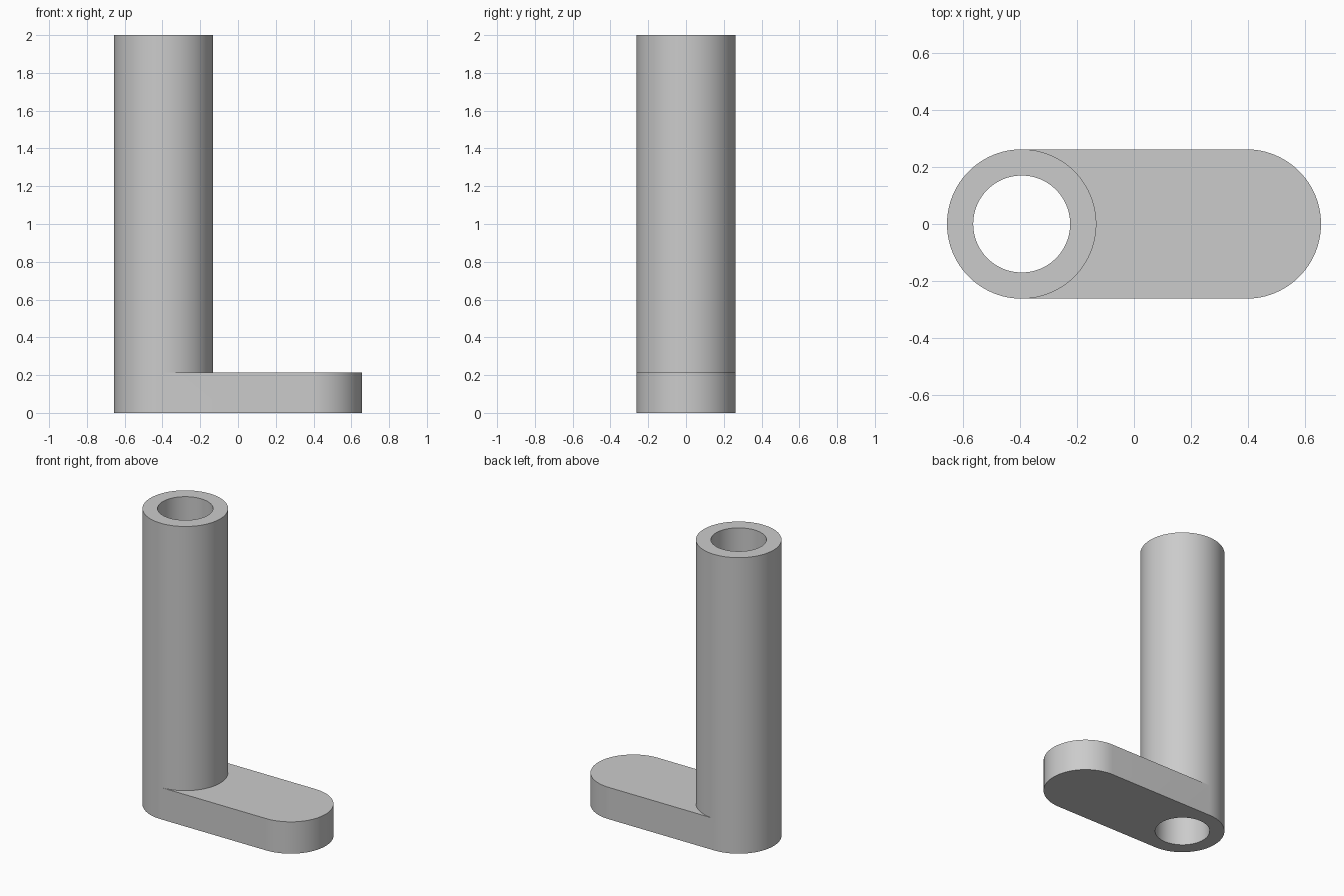
import bpy, bmesh
from math import cos, sin, pi

cube = bpy.data.objects.get("Cube")
if cube:
    bpy.data.objects.remove(cube, do_unlink=True)

SEGMENTS = 96            # sides of the tube, starting at the -y tangent point
HALF = SEGMENTS // 2     # the first half of the ring faces the arm
OUTER, BORE = 0.262, 0.17
HEIGHT, ARM_TOP = 2.0, 0.215
TUBE_X, END_X = -0.394, 0.394

grey = bpy.data.materials.new("plain grey")
grey.use_nodes = True
colour = (0.6, 0.6, 0.6, 1)
grey.diffuse_color = colour
grey.node_tree.nodes["Principled BSDF"].inputs["Base Color"].default_value = colour

bm = bmesh.new()


def arc(x, radius, z, count):
    """Points counter-clockwise from the -y side."""
    angles = [2 * pi * i / SEGMENTS - pi / 2 for i in range(count)]
    return [bm.verts.new((x + radius * cos(a), radius * sin(a), z)) for a in angles]


def strip(lower, upper, start=0, stop=None, closed=False):
    """Quads joining two matching rows of points."""
    n = len(lower)
    for i in range(start, stop or (n if closed else n - 1)):
        j = (i + 1) % n
        bm.faces.new((lower[i], lower[j], upper[j], upper[i]))


# Tube: outer wall, bore and the two rims
base = arc(TUBE_X, OUTER, 0, SEGMENTS)
joint = arc(TUBE_X, OUTER, ARM_TOP, SEGMENTS)
top = arc(TUBE_X, OUTER, HEIGHT, SEGMENTS)
bore_base = arc(TUBE_X, BORE, 0, SEGMENTS)
bore_top = arc(TUBE_X, BORE, HEIGHT, SEGMENTS)
strip(base, joint, start=HALF, closed=True)
strip(joint, top, closed=True)
strip(top, bore_top, closed=True)
strip(bore_top, bore_base, closed=True)
strip(bore_base, base, closed=True)

# Arm: rounded end, top, underside and the two straight sides
end_base = arc(END_X, OUTER, 0, HALF + 1)
end_top = arc(END_X, OUTER, ARM_TOP, HALF + 1)
strip(end_base, end_top)
strip(end_top, joint[:HALF + 1])
strip(base[:HALF + 1], end_base)
bm.faces.new((base[0], end_base[0], end_top[0], joint[0]))
bm.faces.new((end_base[HALF], base[HALF], joint[HALF], end_top[HALF]))
bmesh.ops.recalc_face_normals(bm, faces=bm.faces)

mesh = bpy.data.meshes.new("tube_with_arm")
bm.to_mesh(mesh)
bm.free()
mesh.materials.append(grey)
part = bpy.data.objects.new("tube_with_arm", mesh)
bpy.context.collection.objects.link(part)

# Smooth round walls with crisp rims
bpy.ops.object.select_all(action="DESELECT")
part.select_set(True)
bpy.context.view_layer.objects.active = part
bpy.ops.object.shade_smooth_by_angle(angle=pi / 6)
